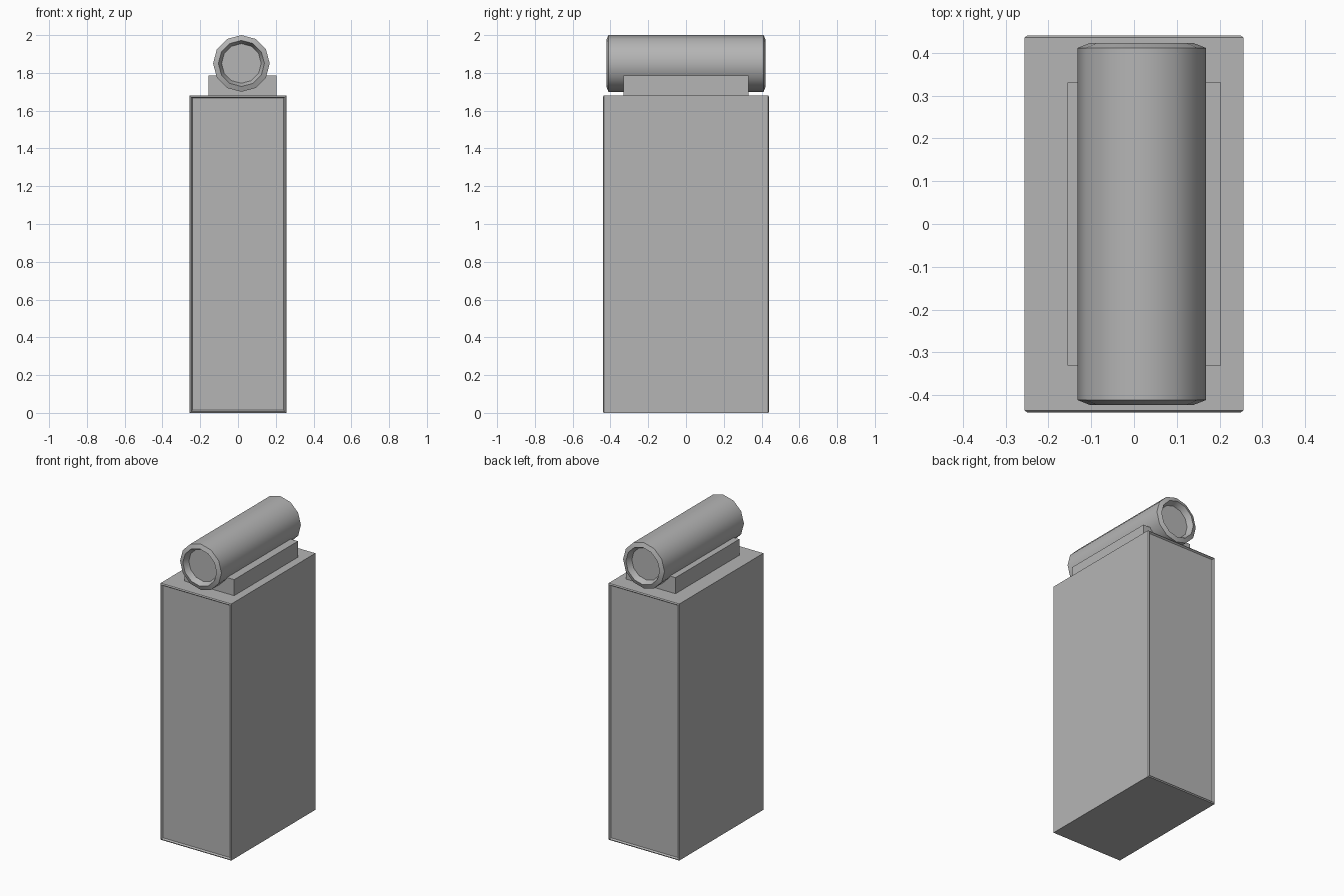
import bpy, bmesh, math

if "Cube" in bpy.data.objects:
    bpy.data.objects.remove(bpy.data.objects["Cube"])

grey = bpy.data.materials.new("plain_grey")
grey.diffuse_color = (0.46, 0.46, 0.46, 1)
grey.use_nodes = True
grey.node_tree.nodes["Principled BSDF"].inputs["Base Color"].default_value = grey.diffuse_color


def loft(name, rings, smooth=False):
    """Skin a list of equal-sized rings and cap both ends."""
    bm = bmesh.new()
    loops = [[bm.verts.new(p) for p in ring] for ring in rings]
    n = len(loops[0])
    for a, b in zip(loops, loops[1:]):
        for i in range(n):
            j = (i + 1) % n
            bm.faces.new((a[i], a[j], b[j], b[i]))
    bm.faces.new(loops[0])
    bm.faces.new(loops[-1])
    bmesh.ops.recalc_face_normals(bm, faces=bm.faces[:])
    me = bpy.data.meshes.new(name)
    bm.to_mesh(me)
    bm.free()
    me.materials.append(grey)
    ob = bpy.data.objects.new(name, me)
    bpy.context.collection.objects.link(ob)
    if smooth:
        bpy.ops.object.select_all(action='DESELECT')
        ob.select_set(True)
        bpy.context.view_layer.objects.active = ob
        bpy.ops.object.shade_smooth_by_angle(angle=math.radians(35))
    return ob


def rect(inset, y, hx=0.256, z0=0.0, z1=1.68, cx=0.0):
    x, a, b = hx - inset, z0 + inset, z1 - inset
    return [(cx - x, y, a), (cx + x, y, a), (cx + x, y, b), (cx - x, y, b)]


def circle(r, y, cx=0.018, cz=1.85, n=12):
    return [(cx + r * math.cos(2 * math.pi * i / n), y,
             cz + r * math.sin(2 * math.pi * i / n)) for i in range(n)]


def both_ends(ring, profile):
    """Mirror an end profile (size, y) to the front and back."""
    return [ring(s, -y) for s, y in profile] + [ring(s, y) for s, y in reversed(profile)]


# tall body with chamfered rim and shallow recessed end panels
loft("body", both_ends(rect, [(0.014, 0.43), (0.007, 0.44), (0.0, 0.435)]))

# mounting block under the tube
loft("mount_block", [rect(0, y, 0.179, 1.68, 1.785, 0.024) for y in (-0.33, 0.33)])

# twelve-sided tube with chamfered rims and recessed ends
loft("tube", both_ends(circle, [(0.105, 0.385), (0.122, 0.422), (0.15, 0.411)]), True)
